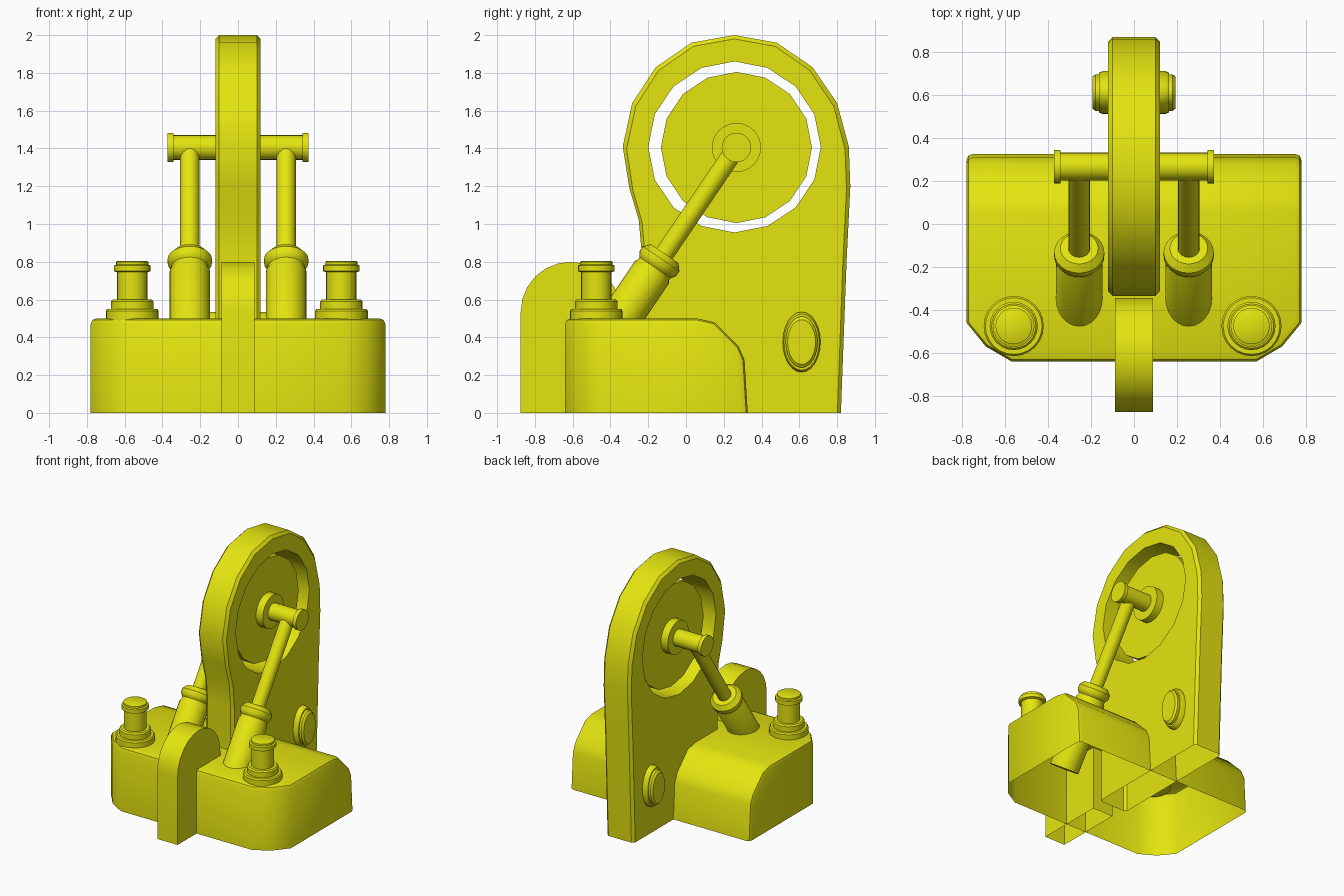
import bpy, bmesh, math
from mathutils import Matrix, Vector

if "Cube" in bpy.data.objects:
    bpy.data.objects.remove(bpy.data.objects["Cube"])

paint = bpy.data.materials.new("yellow paint")
paint.diffuse_color = (0.78, 0.78, 0.005, 1)
paint.use_nodes = True
paint.node_tree.nodes["Principled BSDF"].inputs["Base Color"].default_value = paint.diffuse_color


def finish(bm, name, angle=35):
    bmesh.ops.recalc_face_normals(bm, faces=bm.faces[:])
    mesh = bpy.data.meshes.new(name)
    bm.to_mesh(mesh)
    bm.free()
    mesh.materials.append(paint)
    ob = bpy.data.objects.new(name, mesh)
    bpy.context.collection.objects.link(ob)
    bpy.ops.object.select_all(action='DESELECT')
    ob.select_set(True)
    bpy.context.view_layer.objects.active = ob
    bpy.ops.object.shade_smooth_by_angle(angle=math.radians(angle))
    return ob


def lathe(name, profile, matrix, sides=24):
    """Turned part: profile is (radius, height) along local z, capped at both ends."""
    bm = bmesh.new()
    rings = [[bm.verts.new(matrix @ Vector((r * math.cos(2 * math.pi * i / sides),
                                            r * math.sin(2 * math.pi * i / sides), h)))
              for i in range(sides)] for r, h in profile]
    wall(bm, rings)
    bm.faces.new(rings[0])
    bm.faces.new(rings[-1])
    return finish(bm, name)


def wall(bm, rings, skip=-1):
    n = len(rings[0])
    for a, b in zip(rings, rings[1:]):
        for i in range(n):
            if i != skip:
                j = (i + 1) % n
                bm.faces.new((a[i], a[j], b[j], b[i]))


def along(origin, axis):
    return Matrix.Translation(origin) @ Vector(axis).to_track_quat('Z', 'Y').to_matrix().to_4x4()


def prism(outline, half):
    """Closed (y, z) outline extruded symmetrically along x."""
    bm = bmesh.new()
    sides = [[bm.verts.new((x, y, z)) for y, z in outline] for x in (-half, half)]
    wall(bm, sides)
    for s in sides:
        bm.faces.new(s)
    bmesh.ops.recalc_face_normals(bm, faces=bm.faces[:])
    return bm


def open_bottom(bm):
    low = [f for f in bm.faces if all(v.co.z < 0.001 for v in f.verts)]
    bmesh.ops.delete(bm, geom=low, context='FACES')


# base block: side profile, front corners cut, rounded upper rim, open underneath
bm = prism([(-0.64, 0), (-0.64, 0.5), (0.06, 0.5), (0.15, 0.48), (0.28, 0.35),
            (0.31, 0.28), (0.327, 0)], 0.78)
for s in (-1, 1):
    for (x1, y1), (x2, y2) in (((0.78, -0.46), (0.69, -0.57)), ((0.69, -0.57), (0.57, -0.64))):
        cut = bmesh.ops.bisect_plane(bm, geom=bm.verts[:] + bm.edges[:] + bm.faces[:],
                                     plane_co=(s * x1, y1, 0),
                                     plane_no=(s * (y1 - y2), x2 - x1, 0), clear_outer=True)
        edges = [e for e in cut['geom_cut'] if isinstance(e, bmesh.types.BMEdge)]
        bmesh.ops.holes_fill(bm, edges=edges, sides=0)
open_bottom(bm)
bmesh.ops.recalc_face_normals(bm, faces=bm.faces[:])
rim = [e for e in bm.edges if len(e.link_faces) == 2 and e.calc_face_angle() > math.radians(45)]
bmesh.ops.bevel(bm, geom=rim, offset=0.03, segments=2, profile=0.5, affect='EDGES')
finish(bm, "base_block", 40)

# upright plate with a round window, chamfered rim
outline = [(0.82, 0), (0.85, 0.8), (0.87, 1.2), (0.862, 1.41), (0.80, 1.64), (0.67, 1.83),
           (0.48, 1.96), (0.255, 2.0), (0.03, 1.96), (-0.16, 1.83), (-0.285, 1.64),
           (-0.335, 1.41), (-0.30, 1.19), (-0.25, 1.02), (-0.235, 0.85), (-0.235, 0)]
inset = [(0.27 + (y - 0.27) * 0.966, z * 0.99) for y, z in outline]
bm = bmesh.new()
rims = [[bm.verts.new((x, y, z)) for y, z in pts]
        for x, pts in ((0.12, inset), (0.10, outline), (-0.10, outline), (-0.12, inset))]
wall(bm, rims, skip=len(outline) - 1)
holes = [[bm.verts.new((x, 0.257 + 0.457 * math.cos(i * math.pi / 8),
                        1.408 + 0.453 * math.sin(i * math.pi / 8))) for i in range(16)]
         for x in (0.12, -0.12)]
wall(bm, holes)
for loop, hole in ((rims[0], holes[0]), (rims[3], holes[1])):
    edges = []
    for ring in (loop, hole):
        for a, b in zip(ring, ring[1:] + ring[:1]):
            edges.append(bm.edges.get((a, b)) or bm.edges.new((a, b)))
    bmesh.ops.triangle_fill(bm, edges=edges, use_beauty=True)
finish(bm, "upright_plate", 30)

# arched front tab
arch = [(-0.61 - 0.265 * math.cos(i * math.pi / 12), 0.535 + 0.265 * math.sin(i * math.pi / 12))
        for i in range(13)]
bm = prism([(-0.875, 0)] + arch + [(-0.345, 0)], 0.088)
open_bottom(bm)
finish(bm, "front_tab", 35)

# wheel with hub, and the cross axle with end caps
AXLE = Vector((0, 0.267, 1.405))
cross = along(AXLE, (1, 0, 0))
lathe("wheel_disc", [(0.40, -0.06), (0.40, 0.06)], cross, 16)
lathe("wheel_hub", [(0.13, -0.119), (0.13, 0.119)], cross)
lathe("axle", [(0.078, -0.372), (0.078, -0.342), (0.065, -0.342),
               (0.065, 0.342), (0.078, 0.342), (0.078, 0.372)], cross)

for s, side in ((-1, "left"), (1, "right")):
    # slanted piston: sleeve with collar, and the rod up to the axle
    foot = Vector((s * 0.255, -0.346, 0.5))
    direction = Vector((0, AXLE.y, AXLE.z)) - Vector((0, foot.y, foot.z))
    m = along(foot, direction)
    lathe("piston_sleeve_" + side,
          [(0.108, -0.22), (0.108, 0.295), (0.099, 0.31), (0.099, 0.325), (0.108, 0.335),
           (0.117, 0.352), (0.117, 0.382), (0.088, 0.415)], m)
    lathe("piston_rod_" + side, [(0.051, 0.3), (0.051, direction.length)], m, 16)

    # stepped stud on the base
    x = -0.56 if s < 0 else 0.547
    lathe("stud_" + side,
          [(0.14, 0.47), (0.14, 0.54), (0.132, 0.55), (0.112, 0.55), (0.112, 0.59),
           (0.103, 0.6), (0.08, 0.6), (0.08, 0.745), (0.097, 0.75), (0.097, 0.78),
           (0.085, 0.785), (0.085, 0.8), (0.08, 0.803)], Matrix.Translation((x, -0.475, 0)))

    # oval boss low on the upright plate
    oval = (Matrix.Translation((s * 0.1, 0.612, 0.375)) @ Matrix.Diagonal((1, 0.1, 0.16, 1))
            @ along((0, 0, 0), (s, 0, 0)))
    lathe("oval_boss_" + side, [(1, 0), (1, 0.045), (0.93, 0.062), (0.85, 0.062),
                                (0.85, 0.08), (0.74, 0.094)], oval)
